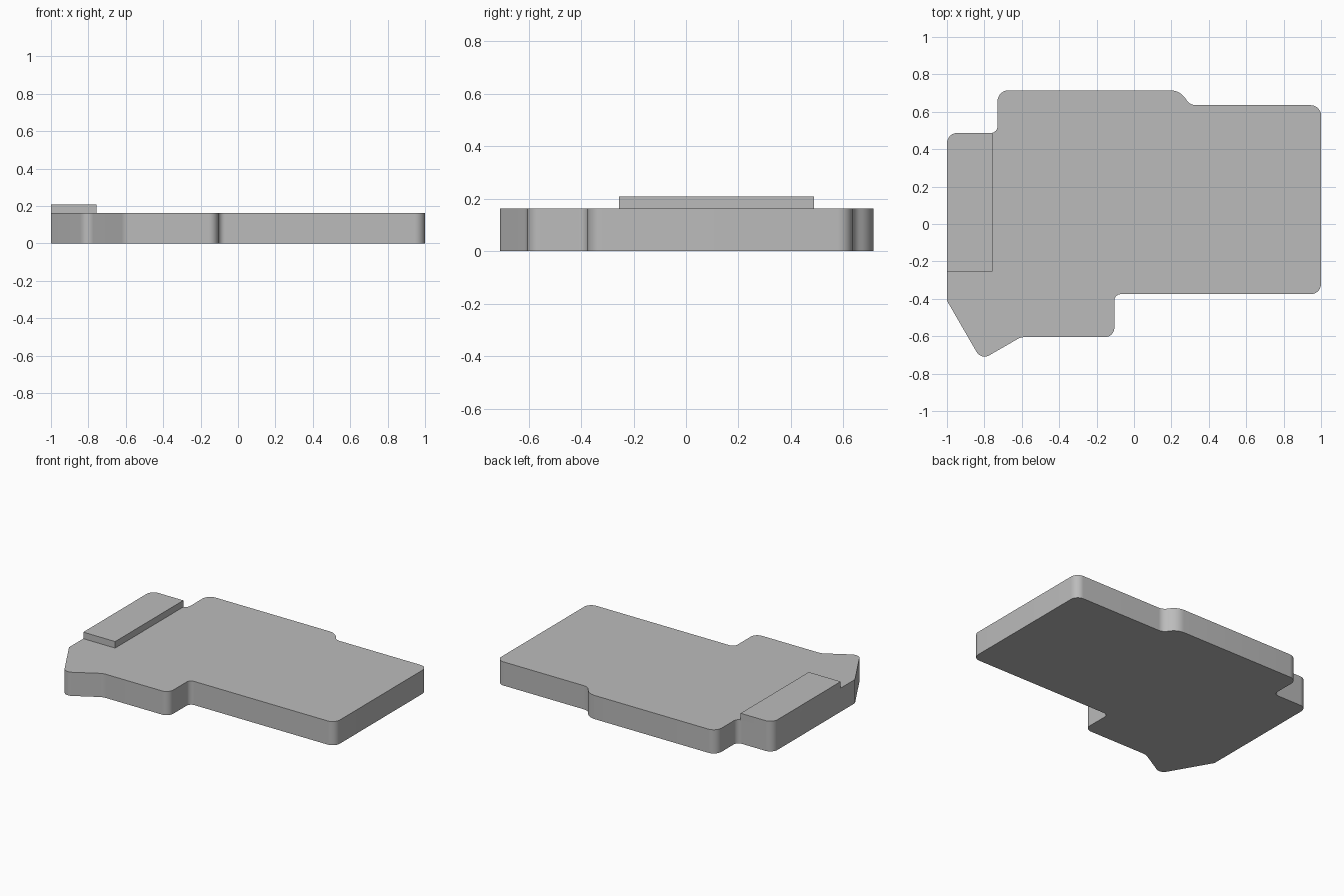
import bpy
import bmesh
import math
from mathutils import Vector

cube = bpy.data.objects.get("Cube")
if cube:
    bpy.data.objects.remove(cube, do_unlink=True)

grey = bpy.data.materials.new("plain_grey")
grey.use_nodes = True
colour = (0.5, 0.5, 0.5, 1)
grey.diffuse_color = colour
grey.node_tree.nodes["Principled BSDF"].inputs["Base Color"].default_value = colour


def rounded_outline(corners, steps=10):
    """Replace each (x, y, radius) corner with a tangent arc."""
    points = []
    for i, (x, y, radius) in enumerate(corners):
        p = Vector((x, y))
        if radius == 0:
            points.append(p)
            continue
        a = (Vector(corners[i - 1][:2]) - p).normalized()
        b = (Vector(corners[(i + 1) % len(corners)][:2]) - p).normalized()
        half = a.angle(b) / 2
        centre = p + (a + b).normalized() * radius / math.sin(half)
        start = p + a * radius / math.tan(half) - centre
        end = p + b * radius / math.tan(half) - centre
        sweep = math.pi - 2 * half
        for k in range(steps + 1):
            t = k / steps
            points.append(centre + (start * math.sin((1 - t) * sweep)
                                    + end * math.sin(t * sweep)) / math.sin(sweep))
    return points


def slab(name, corners, bottom, top):
    """Extrude a rounded outline between two heights."""
    bm = bmesh.new()
    face = bm.faces.new([bm.verts.new((p.x, p.y, bottom)) for p in rounded_outline(corners)])
    moved = bmesh.ops.extrude_face_region(bm, geom=[face])["geom"]
    bmesh.ops.translate(bm, vec=(0, 0, top - bottom),
                        verts=[v for v in moved if isinstance(v, bmesh.types.BMVert)])
    bmesh.ops.recalc_face_normals(bm, faces=bm.faces)
    mesh = bpy.data.meshes.new(name)
    bm.to_mesh(mesh)
    bm.free()
    mesh.materials.append(grey)
    obj = bpy.data.objects.new(name, mesh)
    bpy.context.collection.objects.link(obj)
    bpy.ops.object.select_all(action="DESELECT")
    obj.select_set(True)
    bpy.context.view_layer.objects.active = obj
    bpy.ops.object.shade_smooth_by_angle(angle=math.radians(28))


# Main plate, counter-clockwise from the pointed front corner
slab("base_plate", [
    (-1, -0.41, 0.03), (-0.817, -0.727, 0.05), (-0.605, -0.605, 0.08),
    (-0.105, -0.605, 0.05), (-0.105, -0.375, 0.035),
    (1, -0.375, 0.055), (1, 0.635, 0.055),
    (0.30, 0.635, 0.06), (0.245, 0.715, 0.1),
    (-0.73, 0.715, 0.06), (-0.73, 0.487, 0.035), (-1, 0.487, 0.055),
], 0, 0.163)

# Raised pad on the right edge, sharing the plate's rounded back corner
slab("raised_pad", [
    (-1, -0.255, 0), (-0.757, -0.255, 0), (-0.757, 0.487, 0), (-1, 0.487, 0.055),
], 0.163, 0.208)
